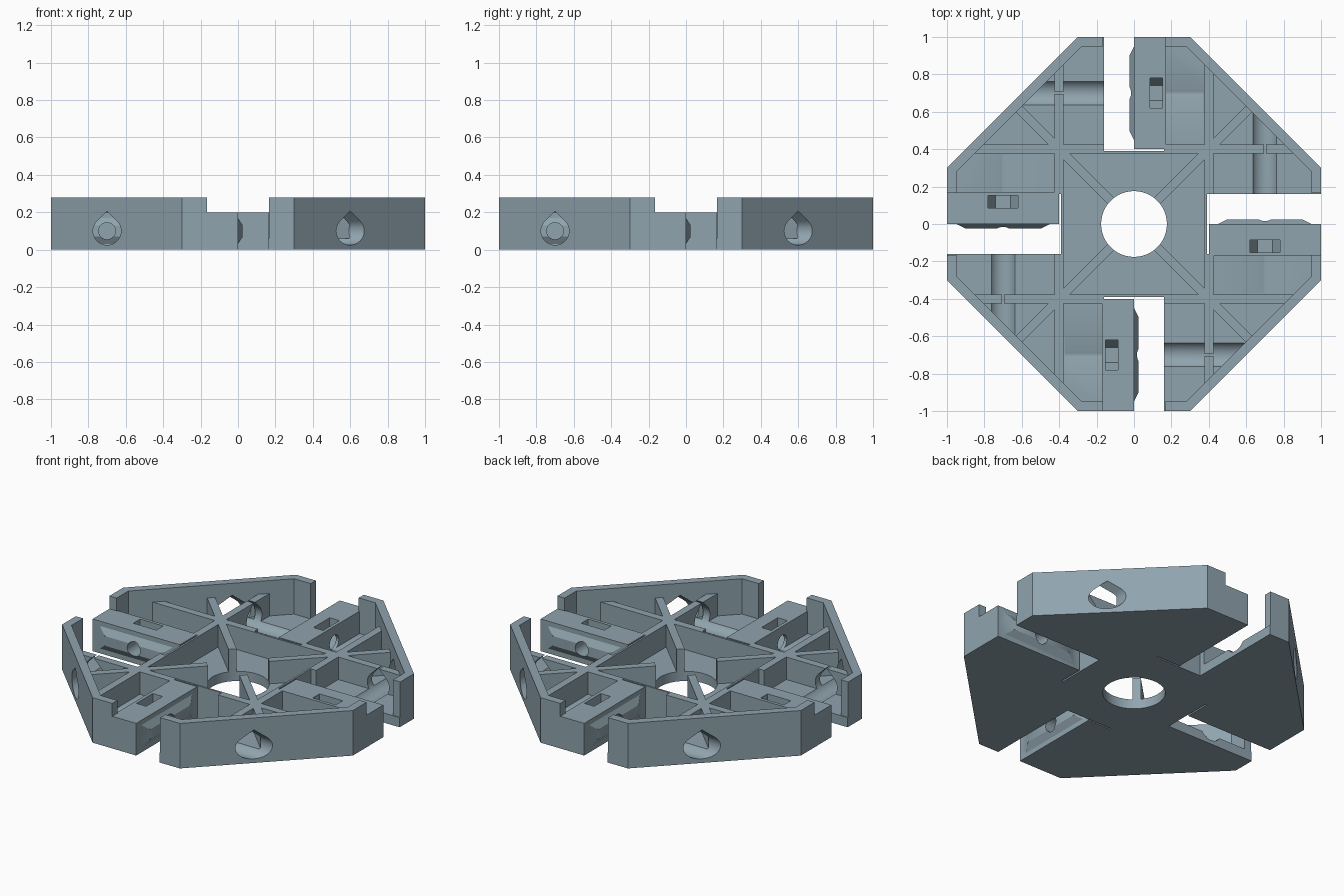
import bpy, bmesh, math
from mathutils import Matrix

if "Cube" in bpy.data.objects:
    bpy.data.objects.remove(bpy.data.objects["Cube"])

ALL = (0, 1, 2, 3)
FLOOR, RIB_TOP, WALL_TOP = 0.06, 0.2, 0.28


def prism(bm, pts, lo, hi, along_x=False, turns=(0,), angle=0.0):
    """Extrude a 2D outline (xy, or yz when along_x), repeated by quarter turns."""
    for t in turns:
        rot = Matrix.Rotation(t * math.pi / 2 + angle, 3, 'Z')
        rings = []
        for h in (lo, hi):
            rings.append([bm.verts.new(rot @ Matrix.Identity(3) @ v) for v in
                          (Matrix(((1, 0, 0), (0, 1, 0), (0, 0, 1))) @ vec(p, h, along_x) for p in pts)])
        a, b = rings
        n = len(pts)
        bm.faces.new(a[::-1])
        bm.faces.new(b)
        for i in range(n):
            j = (i + 1) % n
            bm.faces.new((a[i], a[j], b[j], b[i]))


def vec(p, h, along_x):
    from mathutils import Vector
    return Vector((h, p[0], p[1])) if along_x else Vector((p[0], p[1], h))


def rect(x0, x1, y0, y1):
    return [(x0, y0), (x1, y0), (x1, y1), (x0, y1)]


def make_object(name, bm):
    bmesh.ops.recalc_face_normals(bm, faces=bm.faces)
    me = bpy.data.meshes.new(name)
    bm.to_mesh(me)
    bm.free()
    ob = bpy.data.objects.new(name, me)
    bpy.context.collection.objects.link(ob)
    return ob


def combine(target, bm, operation):
    """Boolean a bmesh into the target and discard the helper."""
    tool = make_object("helper", bm)
    mod = target.modifiers.new("bool", 'BOOLEAN')
    mod.object, mod.operation, mod.solver = tool, operation, 'EXACT'
    dg = bpy.context.evaluated_depsgraph_get()
    me = bpy.data.meshes.new_from_object(target.evaluated_get(dg))
    target.modifiers.clear()
    target.data = me
    bpy.data.objects.remove(tool)


def part(target, operation, *args, **kw):
    bm = bmesh.new()
    prism(bm, *args, **kw)
    combine(target, bm, operation)


def octagon(inset):
    r = 1 - inset
    c = 1.3 - inset * math.sqrt(2) - r
    return [(c, -r), (r, -c), (r, c), (c, r), (-c, r), (-r, c), (-r, -c), (-c, -r)]


def circle(cx, cy, r, n):
    return [(cx + r * math.cos(2 * math.pi * i / n), cy + r * math.sin(2 * math.pi * i / n))
            for i in range(n)]


# Octagonal tray with a raised rim
bm = bmesh.new()
prism(bm, octagon(0), 0, WALL_TOP)
plate = make_object("slotted_octagon_plate", bm)
part(plate, 'DIFFERENCE', octagon(0.05), FLOOR, 0.4)
# Openings in the rim at the four arms
part(plate, 'DIFFERENCE', rect(-0.165, 0.165, -1.1, -0.8), FLOOR, 0.4, turns=ALL)

# Straight ribs, both ways, then the diagonal ribs
for turns in ((0, 2), (1, 3)):
    part(plate, 'UNION', rect(-0.865, 0.865, -0.425, -0.378), 0.03, RIB_TOP, turns=turns)
for a in (math.pi / 4, -math.pi / 4):
    part(plate, 'UNION', rect(-0.9, 0.9, -0.023, 0.023), 0.03, RIB_TOP, angle=a)

# Clamp blocks beside the slots
part(plate, 'UNION', rect(-0.172, 0.05, -1, -0.385), 0.03, RIB_TOP, turns=ALL)

# Open slots with a thin relief slit behind each block
part(plate, 'DIFFERENCE', [(0, -1.1), (0.16, -1.1), (0.16, -0.39), (-0.16, -0.39),
                           (-0.16, -0.4), (0, -0.4)], -0.1, 0.4, turns=ALL)

# Tapered gripping ridges on the block faces
bm = bmesh.new()
for t in ALL:
    vs = []
    for x, y0, y1, z0, z1 in ((-0.01, -0.97, -0.43, 0.014, 0.186),
                              (0.025, -0.9, -0.5, 0.07, 0.13)):
        vs += [bm.verts.new(Matrix.Rotation(t * math.pi / 2, 3, 'Z') @ vec((y, z), x, True))
               for y in (y0, y1) for z in (z0, z1)]
    bmesh.ops.convex_hull(bm, input=vs)
combine(plate, bm, 'UNION')

# Teardrop screw channels through ribs and rim
drop = [(-0.7 + 0.075 * math.cos(a), 0.1 + 0.075 * math.sin(a))
        for a in (math.radians(135 + 270 * i / 30) for i in range(31))]
drop.append((-0.7, 0.1 + 0.075 * math.sqrt(2)))
part(plate, 'DIFFERENCE', drop, 0.1, 1.0, along_x=True, turns=ALL)

# Small screw holes through the blocks
part(plate, 'DIFFERENCE', circle(-0.7, 0.1, 0.045, 24), -0.37, 0.06, along_x=True, turns=ALL)

# Nut pockets, open at the top with a hexagonal bottom
pocket = [(-0.74, 0.031), (-0.66, 0.031), (-0.62, 0.1), (-0.62, 0.3), (-0.78, 0.3), (-0.78, 0.1)]
part(plate, 'DIFFERENCE', pocket, -0.152, -0.085, along_x=True, turns=ALL)

# Central round hole
part(plate, 'DIFFERENCE', circle(0, 0, 0.176, 48), -0.1, 0.4)

# Colour and shading
mat = bpy.data.materials.new("blue_grey")
mat.diffuse_color = (0.279, 0.371, 0.423, 1)
mat.use_nodes = True
mat.node_tree.nodes["Principled BSDF"].inputs["Base Color"].default_value = mat.diffuse_color
plate.data.materials.clear()
plate.data.materials.append(mat)
for p in plate.data.polygons:
    p.material_index = 0
bpy.context.view_layer.objects.active = plate
plate.select_set(True)
bpy.ops.object.shade_smooth_by_angle(angle=math.radians(30))
